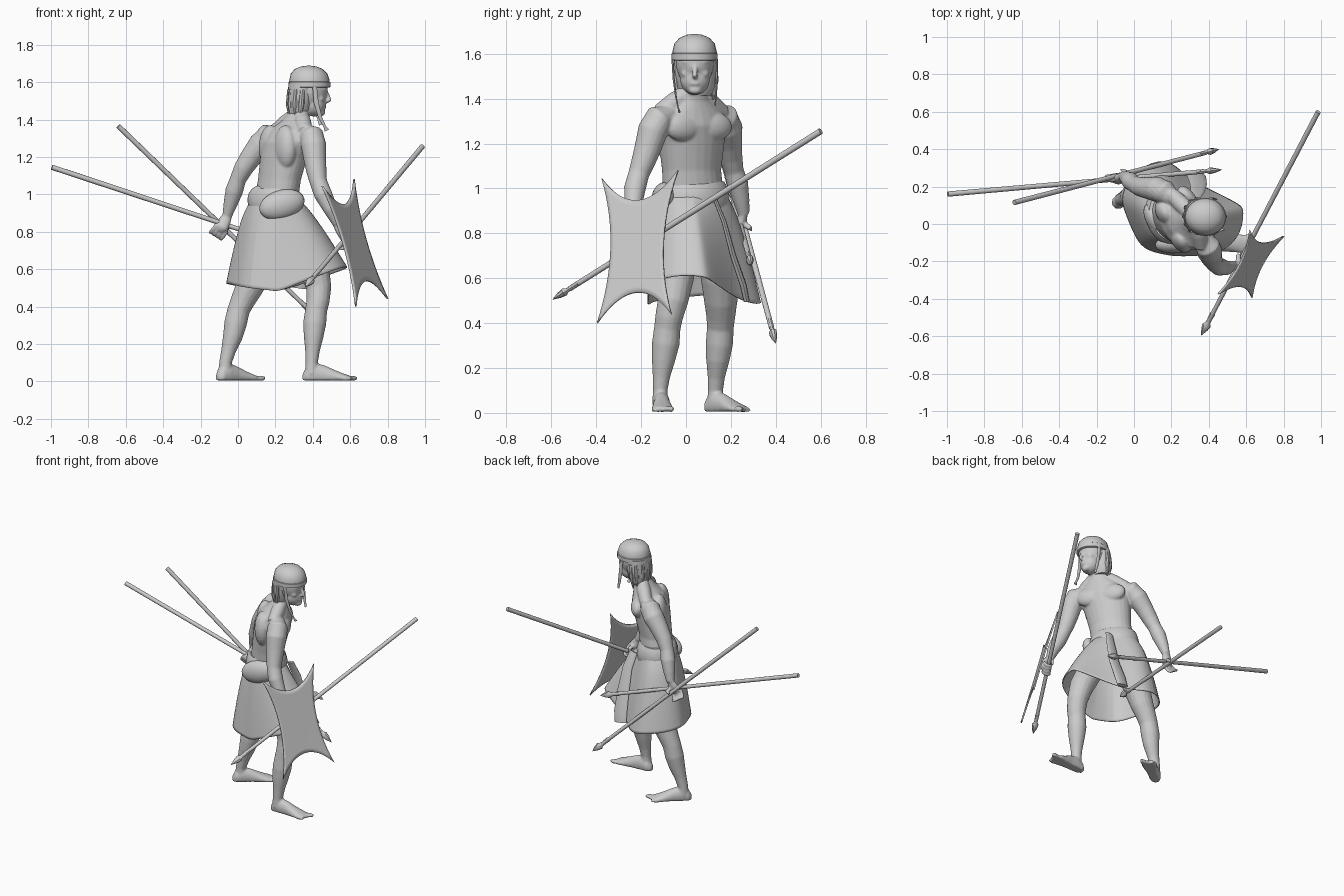
import bpy, bmesh
from math import sin, cos, pi, atan2, radians
from mathutils import Vector, Matrix, Euler

YAW = radians(30)   # the chest is turned toward +y


def make(name, verts, faces, sub=0, thick=0):
    me = bpy.data.meshes.new(name)
    me.from_pydata([tuple(v) for v in verts], [], faces)
    bm = bmesh.new()
    bm.from_mesh(me)
    bmesh.ops.recalc_face_normals(bm, faces=bm.faces)
    bm.to_mesh(me)
    bm.free()
    ob = bpy.data.objects.new(name, me)
    bpy.context.collection.objects.link(ob)
    if sub:
        ob.modifiers.new("round", "SUBSURF").levels = sub
        ob.modifiers["round"].render_levels = sub
    if thick:
        m = ob.modifiers.new("thickness", "SOLIDIFY")
        m.thickness, m.offset = thick, 0
    return ob


def loft(name, rings, caps=True, sub=0, thick=0):
    n = len(rings[0])
    faces = [(i * n + j, i * n + (j + 1) % n, (i + 1) * n + (j + 1) % n, (i + 1) * n + j)
             for i in range(len(rings) - 1) for j in range(n)]
    if caps:
        faces += [tuple(range(n)), tuple(range((len(rings) - 1) * n, len(rings) * n))]
    return make(name, [v for r in rings for v in r], faces, sub, thick)


def oval(x, y, z, d, w, yaw=0.0, n=24):
    return [Vector((x, y, z)) + Matrix.Rotation(yaw, 3, 'Z') @ Vector((d * cos(a), w * sin(a), 0))
            for a in (2 * pi * k / n for k in range(n))]


def stack(name, rows, yaw=0.0, **kw):
    """Horizontal ovals: x, y, z, half depth, half width."""
    return loft(name, [oval(*r, yaw) for r in rows], **kw)


def tube(name, pts, n=16, flat=1.0, ref=None):
    """Round tube through (x, y, z, radius) points."""
    P = [Vector(p[:3]) for p in pts]
    axis = (P[-1] - P[0]).normalized()
    ref = ref or (Vector((1, 0, 0)) if abs(axis.x) < .6 else Vector((0, 0, 1)))
    rings = []
    for i, p in enumerate(P):
        t = (P[min(i + 1, len(P) - 1)] - P[max(i - 1, 0)]).normalized()
        u = (ref - t * ref.dot(t)).normalized()
        v = t.cross(u)
        rings.append([p + pts[i][3] * (u * cos(a) + flat * v * sin(a))
                      for a in (2 * pi * k / n for k in range(n))])
    return loft(name, rings)


def ball(name, loc, size, rot=(0, 0, 0)):
    bm = bmesh.new()
    bmesh.ops.create_uvsphere(bm, u_segments=24, v_segments=14, radius=1)
    bm.transform(Matrix.LocRotScale(Vector(loc), Euler(rot), Vector(size)))
    me = bpy.data.meshes.new(name)
    bm.to_mesh(me)
    bm.free()
    ob = bpy.data.objects.new(name, me)
    bpy.context.collection.objects.link(ob)
    return ob


body = []

# torso, neck, chest muscles and sloping shoulders
body.append(stack("torso", [(.2, .04, .84, .11, .15), (.2, .035, .95, .108, .145), (.222, .025, 1.08, .106, .14),
    (.245, .025, 1.2, .116, .155), (.265, .02, 1.28, .12, .17), (.28, .02, 1.34, .1, .155),
    (.305, .025, 1.39, .07, .09), (.325, .03, 1.43, .055, .06), (.37, .04, 1.53, .05, .054)], YAW))
for s in (-1, 1):
    c, f = Vector((-sin(YAW), cos(YAW), 0)) * s, Vector((cos(YAW), sin(YAW), 0))
    body.append(ball("pectoral", Vector((.27, .02, 1.275)) + c * .075 + f * .07, (.045, .095, .065), (0, 0, YAW)))
    body.append(ball("back_muscle", Vector((.265, .02, 1.25)) + c * .08 - f * .06, (.055, .08, .12), (0, 0, YAW)))
    root = Vector((.325, .03, 1.43)) + c * .02
    end = Vector((.28, .02, 1.335)) + c * .16
    body.append(tube("trapezius", [(*root, .04), (*root.lerp(end, .5), .045), (*end, .04)]))

# head and face
body += [ball("skull", (.382, .04, 1.565), (.098, .086, .115)),
         ball("jaw", (.41, .04, 1.485), (.06, .066, .07)),
         ball("chin", (.445, .04, 1.438), (.022, .03, .02)),
         ball("brow", (.46, .04, 1.562), (.016, .056, .012)),
         ball("lips", (.464, .04, 1.467), (.01, .022, .009)),
         tube("nose", [(.468, .04, 1.558, .009), (.484, .04, 1.52, .011), (.49, .04, 1.505, .013), (.474, .04, 1.495, .011)])]
for s in (-1, 1):
    body.append(ball("cheek", (.44, .04 + s * .038, 1.512), (.022, .025, .02)))

# arms
body.append(tube("left_arm", [(.21, .13, 1.325, .045), (.165, .17, 1.315, .066), (.125, .185, 1.27, .068), (.07, .193, 1.2, .058),
    (.03, .2, 1.14, .052), (0, .213, 1.08, .044), (-.02, .23, 1.02, .048), (-.04, .245, .95, .038), (-.058, .257, .885, .026)]))
body.append(tube("right_arm", [(.36, -.07, 1.33, .045), (.395, -.12, 1.31, .066), (.405, -.147, 1.26, .068), (.412, -.17, 1.18, .06),
    (.42, -.19, 1.12, .054), (.43, -.21, 1.065, .047), (.455, -.228, 1.0, .049), (.495, -.235, .92, .039), (.53, -.222, .845, .026)]))


def hand(wrist, grip, axis, curl):
    wrist, grip, axis = Vector(wrist), Vector(grip), Vector(axis).normalized()
    side = (grip - wrist).cross(axis).normalized()
    down = axis.cross(side).normalized()
    if down.dot(grip - wrist) < 0:
        down = -down
    palm = grip + side * .028
    body.append(tube("palm", [(*wrist, .027), (*(wrist.lerp(palm, .45)), .034), (*palm, .036), (*(palm + down * .02), .02)], flat=.7))
    reach = .032 + .03 * (2.5 - curl)
    for i in range(4):
        base = grip + axis * (i - 1.5) * .023
        path = [base + side * .028 * cos(curl * k / 4) + down * reach * sin(curl * k / 4) for k in range(5)]
        body.append(tube("finger", [(*p, .0105) for p in path], 10, ref=axis))
    tip = grip - side * .026 + axis * .025
    body.append(tube("thumb", [(*wrist.lerp(palm, .5), .015), (*(wrist.lerp(tip, .7) + axis * .025), .013), (*tip, .009)], 10))


hand((-.058, .257, .885), (-.09, .262, .825), (1.1, .2, -.7), 1.7)
hand((.53, -.222, .845), (.566, -.2, .753), (.63, 1.19, .74), 2.5)

# legs
body.append(tube("right_leg", [(.27, -.02, .9, .09), (.34, -.025, .75, .086), (.41, -.045, .6, .08), (.432, -.058, .5, .068),
    (.428, -.075, .43, .062), (.418, -.083, .38, .059), (.41, -.09, .31, .062), (.404, -.1, .24, .053),
    (.398, -.11, .16, .039), (.394, -.115, .1, .033), (.393, -.115, .04, .036)]))
body.append(tube("left_leg", [(.17, .1, .9, .09), (.14, .13, .75, .09), (.1, .152, .6, .086), (.06, .155, .5, .075),
    (.025, .155, .43, .065), (.003, .153, .38, .06), (-.013, .149, .31, .061), (-.028, .142, .24, .053),
    (-.052, .135, .16, .039), (-.067, .131, .1, .034), (-.07, .13, .04, .036)]))


def foot(heel, angle, side):
    base, R = Vector((*heel, 0)), Matrix.Rotation(angle, 3, 'Z')
    rings = []
    for d, w, h in [(0, .016, .04), (.02, .034, .075), (.065, .038, .1), (.12, .038, .085), (.18, .045, .058),
                    (.225, .05, .04), (.26, .045, .028)]:
        rings.append([base + R @ Vector((d, w * cos(a), max(.006, h * (.4 + .6 * sin(a)))))
                      for a in (2 * pi * k / 20 for k in range(20))])
    body.append(loft("foot", rings))
    for i in range(5):   # toes, big toe on the inner side
        p = base + R @ Vector((.27 - .011 * i, side * (.036 - .019 * i), .017))
        body.append(ball("toe", p, (.028 - .002 * i, .013 if i == 0 else .009, .014), (0, 0, angle)))


foot((.345, -.112), radians(2), 1)
foot((-.11, .095), radians(38), -1)

# fuse all flesh into one smooth skin
bpy.ops.object.select_all(action='DESELECT')
for ob in body:
    ob.select_set(True)
bpy.context.view_layer.objects.active = body[0]
bpy.ops.object.join()
skin = bpy.context.object
skin.name = skin.data.name = "body"
m = skin.modifiers.new("fuse", "REMESH")
m.mode, m.voxel_size, m.use_smooth_shade = 'VOXEL', .006, True
m = skin.modifiers.new("soften", "SMOOTH")
m.factor, m.iterations = .5, 7

# cap, band, hair and hanging ribbons
stack("cap", [(.382, .038, 1.575, .108, .099), (.382, .038, 1.61, .108, .099), (.38, .038, 1.645, .098, .09),
              (.378, .038, 1.67, .075, .068), (.378, .038, 1.684, .04, .037), (.378, .038, 1.688, .01, .01)])
stack("cap_band", [(.382, .038, 1.57, .105, .097), (.382, .038, 1.573, .112, .102), (.382, .038, 1.6, .112, .102),
                   (.382, .038, 1.604, .105, .097)])
stack("hair", [(.345, .04, 1.59, .075, .094), (.338, .042, 1.52, .074, .094), (.33, .045, 1.45, .063, .086),
               (.325, .045, 1.415, .05, .068)])
for i in range(7):
    a = pi * (.5 + i / 6)
    tube("hair_lock", [(.345 + .068 * cos(a), .04 + .086 * sin(a), 1.56, .014), (.338 + .066 * cos(a), .043 + .086 * sin(a), 1.48, .016),
                       (.33 + .052 * cos(a), .045 + .076 * sin(a), 1.395 + .012 * (i % 3), .004)], 8)
tube("right_ribbon", [(.41, -.06, 1.575, .012), (.418, -.055, 1.49, .013), (.44, -.045, 1.41, .01), (.465, -.035, 1.36, .007),
                      (.475, -.03, 1.342, .013)], 10, .4)
tube("left_ribbon", [(.41, .138, 1.575, .012), (.418, .137, 1.49, .013), (.43, .134, 1.42, .011), (.44, .13, 1.37, .007)], 10, .4)

# flared kilt from the waist to an uneven hem
hem = [(.575, .1, .6), (.585, .07, .61), (.575, -.04, .615), (.5, -.14, .59), (.36, -.17, .54), (.22, -.17, .48), (.19, -.165, .485),
       (.05, -.14, .5), (0, -.05, .51), (-.05, .07, .525), (-.07, .15, .525), (-.02, .25, .51), (.1, .34, .5), (.21, .33, .48),
       (.28, .245, .5), (.43, .17, .55)]
rings = []
for t in (0, .15, .35, .6, .85, 1):
    ring = []
    for x, y, z in hem:
        a = atan2(y - .06, x - .22) - YAW
        w = Vector((.2, .035, .97)) + Matrix.Rotation(YAW, 3, 'Z') @ Vector((.12 * cos(a), .158 * sin(a), 0))
        s = t ** (.65 if x < .2 else .85)
        ring.append(Vector((w.x + (x - w.x) * s, w.y + (y - w.y) * s, w.z + (z - w.z) * t)))
    rings.append(ring)
loft("kilt", rings, caps=False, sub=2, thick=.006)

# belt wrap, hip roll and hanging sash end
stack("belt", [(.2, .035, .89, .118, .15), (.2, .035, .91, .132, .165), (.2, .035, .97, .134, .166),
               (.2, .035, 1.01, .122, .156), (.2, .035, 1.03, .108, .145)], YAW)
ball("hip_roll", (.235, -.1, .945), (.125, .055, .078), (0, radians(-16), radians(8)))
ball("back_roll", (.118, .02, .97), (.052, .1, .078), (0, 0, YAW))
tube("sash_end", [(.32, .13, .95, .03), (.34, .17, .85, .036), (.345, .21, .7, .045), (.335, .255, .57, .05), (.325, .27, .5, .045)], 12, .3)

# shield: four-pointed thin hide with hollow sides
A, B, C, D = map(Vector, [(.45, -.375, 1.045), (.62, -.035, 1.08), (.8, -.065, .44), (.63, -.395, .4)])
N = 16
verts = []
for j in range(N + 1):
    for i in range(N + 1):
        p, q = 2 * i / N - 1, 2 * j / N - 1
        u, v = .5 + .5 * p * (1 - .3 * (1 - q * q)), .5 + .5 * q * (1 - .36 * (1 - p * p))
        verts.append(A.lerp(B, u).lerp(D.lerp(C, u), v))
make("shield", verts, [(j * (N + 1) + i, j * (N + 1) + i + 1, (j + 1) * (N + 1) + i + 1, (j + 1) * (N + 1) + i)
                       for j in range(N) for i in range(N)], thick=.01)


def spear(name, tail, tip):
    tail, tip = Vector(tail), Vector(tip)
    d = (tip - tail).normalized()
    at = lambda k, r: (*(tip - d * k), r)
    tube(name + "_shaft", [(*tail, .014), at(.1, .012)], 12)
    tube(name + "_head", [at(.15, .015), at(.1, .013), at(.085, .014), at(.07, .024), at(.04, .018), at(0, .001)], 8, .75)


# spears: one in the shield hand, two in the trailing hand
spear("right_spear", (.985, .6, 1.255), (.36, -.595, .505))
spear("left_spear_low", (-.995, .16, 1.145), (.47, .29, .66))
spear("left_spear_high", (-.64, .115, 1.365), (.455, .4, .31))

bpy.ops.object.select_all(action='SELECT')
bpy.ops.object.shade_smooth_by_angle(angle=radians(40))
